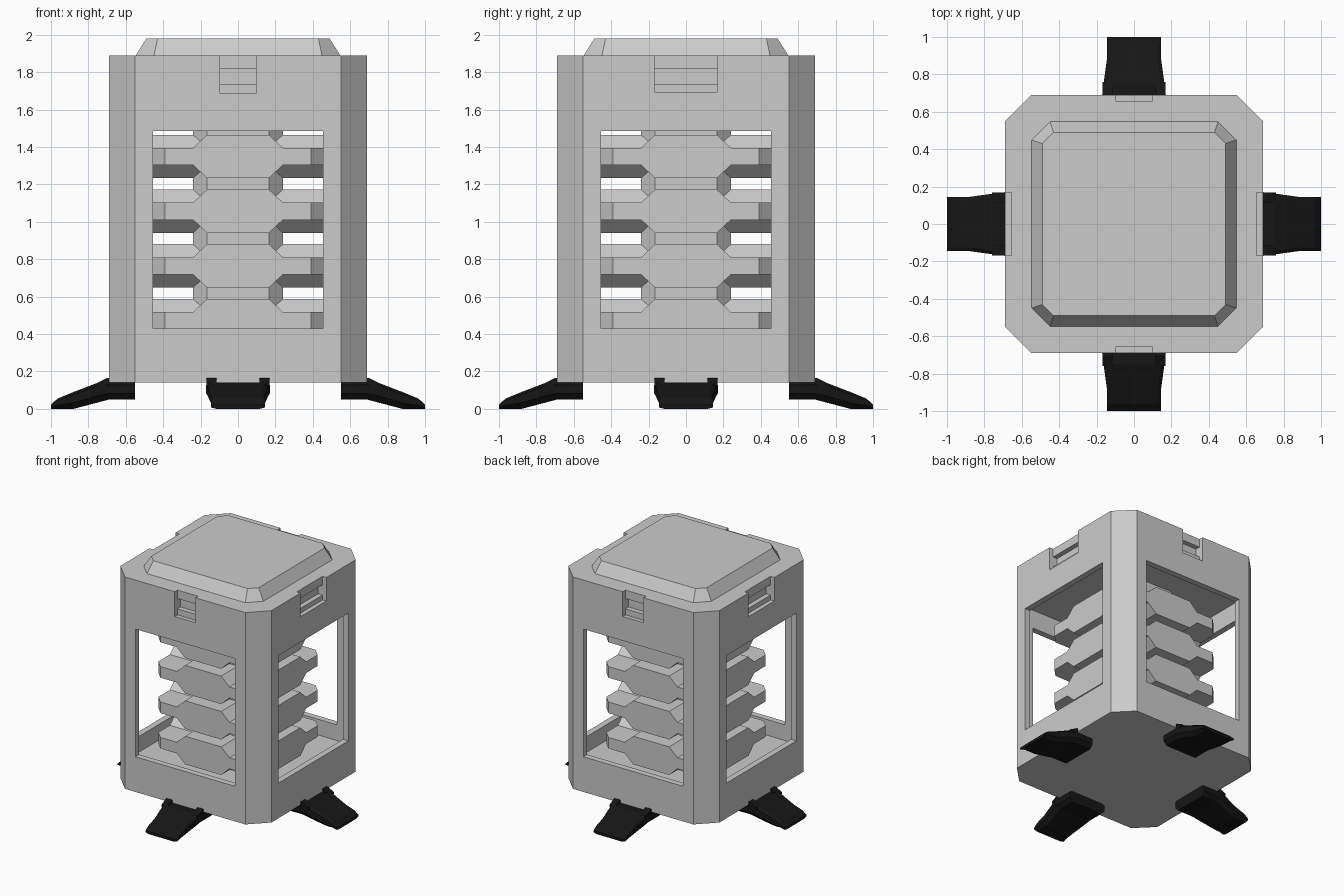
import bpy, bmesh
from math import pi
from mathutils import Matrix

if "Cube" in bpy.data.objects:
    bpy.data.objects.remove(bpy.data.objects["Cube"])


def add_loft(bm, rings):
    """Skin a list of equal-length point rings and cap both ends."""
    vs = [[bm.verts.new(p) for p in r] for r in rings]
    n = len(vs[0])
    for a, b in zip(vs, vs[1:]):
        for i in range(n):
            bm.faces.new((a[i], a[(i + 1) % n], b[(i + 1) % n], b[i]))
    bm.faces.new(vs[0][::-1])
    bm.faces.new(vs[-1])


def finish(name, bm, mat=None):
    bmesh.ops.recalc_face_normals(bm, faces=bm.faces[:])
    me = bpy.data.meshes.new(name)
    bm.to_mesh(me)
    bm.free()
    ob = bpy.data.objects.new(name, me)
    bpy.context.collection.objects.link(ob)
    if mat:
        me.materials.append(mat)
    return ob


def loft(name, rings, mat=None):
    bm = bmesh.new()
    add_loft(bm, rings)
    return finish(name, bm, mat)


def octagon(d, f, z):
    """Square of half width d with cut corners; f is half the flat length."""
    return [(d, -f, z), (d, f, z), (f, d, z), (-f, d, z),
            (-d, f, z), (-d, -f, z), (-f, -d, z), (f, -d, z)]


def rect(x0, x1, y0, y1, z):
    return [(x0, y0, z), (x1, y0, z), (x1, y1, z), (x0, y1, z)]


def box(name, x0, x1, y0, y1, z0, z1):
    return loft(name, [rect(x0, x1, y0, y1, z0), rect(x0, x1, y0, y1, z1)])


def cut(target, cutter):
    cutter.hide_render = True
    mod = target.modifiers.new("cut", 'BOOLEAN')
    mod.operation, mod.solver, mod.object = 'DIFFERENCE', 'EXACT', cutter
    bpy.context.view_layer.objects.active = target
    bpy.ops.object.modifier_apply(modifier=mod.name)
    bpy.data.objects.remove(cutter)


# Housing: hollow shell with four windows
housing = loft("housing", [octagon(.69, .55, .14), octagon(.69, .55, 1.89)])
cut(housing, loft("cavity", [octagon(.64, .53, .30), octagon(.64, .53, 1.64)]))
cut(housing, box("window_x", -1, 1, -.455, .455, .43, 1.485))
cut(housing, box("window_y", -.455, .455, -1, 1, .43, 1.485))

# Latch recesses under the rim, with a deeper slot in each
for s in (1, -1):
    for hw, z0, along_x in ((.095, 1.685, False), (.168, 1.695, True)):
        for inner, lo, hi in ((.655, z0, 1.95), (.615, 1.735, 1.82)):
            a, b = sorted((s * inner, s * .8))
            if along_x:
                c = box("latch_cut", a, b, -hw, hw, lo, hi)
            else:
                c = box("latch_cut", -hw, hw, a, b, lo, hi)
            cut(housing, c)

# Raised lid
loft("lid", [octagon(.55, .45, 1.885), octagon(.49, .43, 1.98)])

# Core stack: neck column plus plates with crossed tapered ridges
loft("core_column", [octagon(.24, .165, .30), octagon(.24, .165, 1.64)])
for i in range(4):
    z = .472 + i * .2925
    bm = bmesh.new()
    add_loft(bm, [octagon(.455, .39, z - .046), octagon(.455, .39, z + .046)])
    for s in (1, -1):
        za, zb = z + s * .046, z + s * .116
        add_loft(bm, [rect(-.455, .455, -.24, .24, za), rect(-.455, .455, -.165, .165, zb)])
        add_loft(bm, [rect(-.24, .24, -.455, .455, za), rect(-.165, .165, -.455, .455, zb)])
    finish(f"core_plate_{i + 1}", bm)

# Feet: lofted along their length, with two small ears against the housing
black = bpy.data.materials.new("black")
black.diffuse_color = (.008, .008, .008, 1)
black.use_nodes = True
black.node_tree.nodes["Principled BSDF"].inputs["Base Color"].default_value = black.diffuse_color


def foot_ring(x, w, zb, zt):
    h = zt - zb
    return [(x, -w + .03, zb), (x, w - .03, zb), (x, w, zb + h * .35), (x, w, zt - h * .15),
            (x, w - .02, zt), (x, -w + .02, zt), (x, -w, zt - h * .15), (x, -w, zb + h * .35)]


stations = ((.55, .17, .05, .14), (.69, .17, .05, .14), (.75, .163, .034, .14),
            (.88, .145, 0, .09), (.965, .145, 0, .055), (1.0, .145, 0, .022))
for i, side in enumerate(("right", "back", "left", "front")):
    bm = bmesh.new()
    add_loft(bm, [foot_ring(*s) for s in stations])
    for y0, y1 in ((-.168, -.115), (.115, .168)):
        add_loft(bm, [[(.69, y, .12), (.76, y, .12), (.76, y, .136), (.70, y, .165), (.69, y, .165)]
                      for y in (y0, y1)])
    bm.transform(Matrix.Rotation(i * pi / 2, 4, 'Z'))
    finish(side + "_foot", bm, black)
